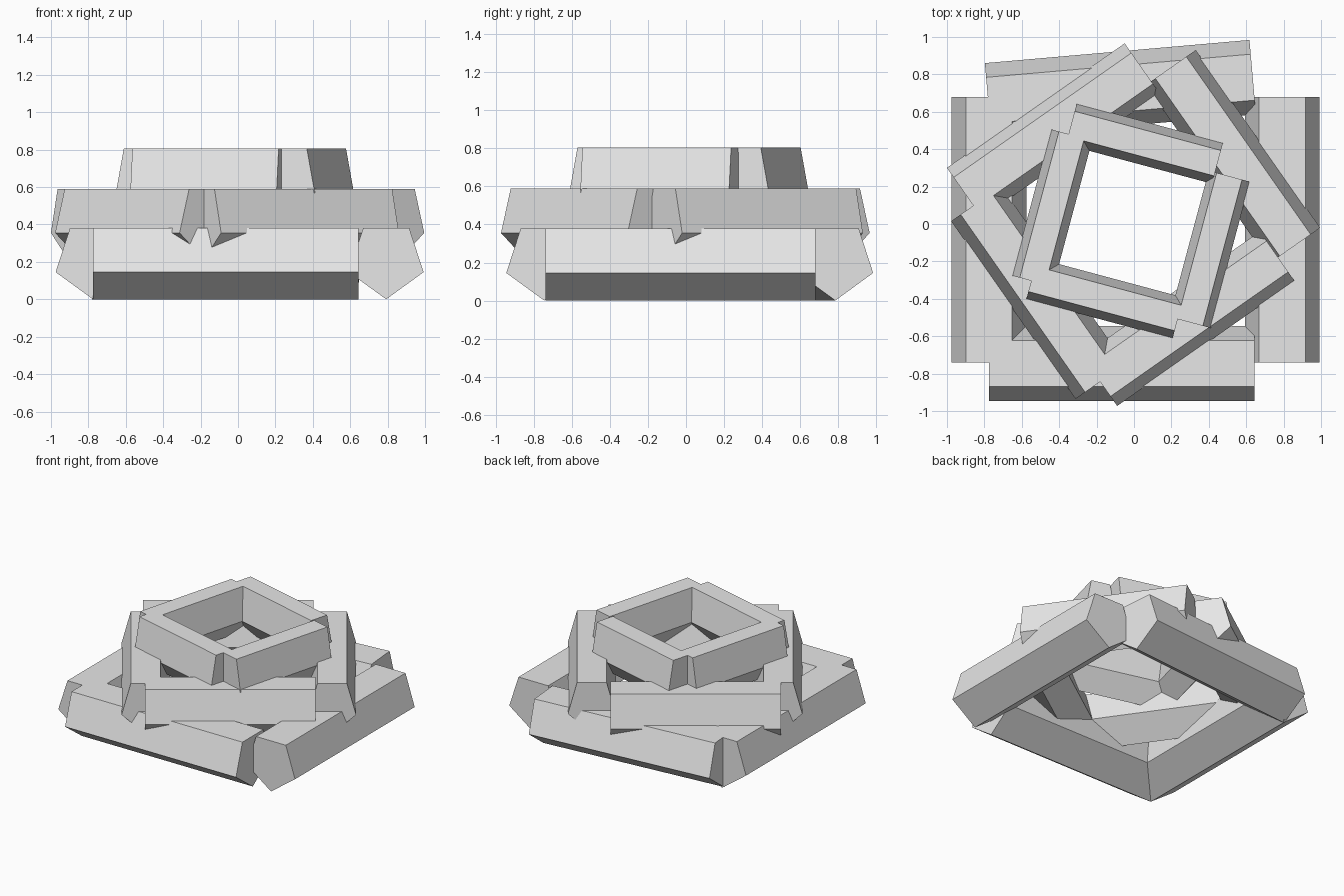
import bpy
import bmesh
from math import sin, cos, pi, radians
from mathutils import Vector, Matrix

cube = bpy.data.objects.get("Cube")
if cube:
    bpy.data.objects.remove(cube)

grey = bpy.data.materials.new("plain grey")
grey.use_nodes = True
colour = (0.8, 0.8, 0.8, 1)
grey.diffuse_color = colour
grey.node_tree.nodes["Principled BSDF"].inputs["Base Color"].default_value = colour

RADIUS = 0.21      # pentagon radius, point down
LENGTH = 1.42      # beam length on the lowest tier


def beam(name, outer_mid, angle, scale, z):
    """Five-sided beam; outer_mid is the middle of its outermost edge, angle turns it about z."""
    bm = bmesh.new()
    half = LENGTH / 2
    profile = [(RADIUS * sin(2 * pi * i / 5), -RADIUS * cos(2 * pi * i / 5)) for i in range(5)]
    end = bm.faces.new([bm.verts.new((-half, y, h)) for y, h in profile])
    grown = bmesh.ops.extrude_face_region(bm, geom=[end])
    verts = [v for v in grown["geom"] if isinstance(v, bmesh.types.BMVert)]
    # extruding leaves the first cap in place, so both ends stay closed
    bmesh.ops.translate(bm, vec=(LENGTH, 0, 0), verts=verts)
    bmesh.ops.recalc_face_normals(bm, faces=bm.faces)

    turn = Matrix.Rotation(radians(angle), 4, 'Z')
    half_width = RADIUS * sin(2 * pi / 5) * scale
    centre = Vector((*outer_mid, z)) - turn @ Vector((0, half_width, 0))
    bm.transform(Matrix.Translation(centre) @ turn @ Matrix.Diagonal((scale, scale, 1, 1)))

    mesh = bpy.data.meshes.new(name)
    bm.to_mesh(mesh)
    bm.free()
    mesh.materials.append(grey)
    bpy.context.collection.objects.link(bpy.data.objects.new(name, mesh))


# Each tier: name, turn, footprint scale, height of axis, outer edge middles (back, left, front, right)
tiers = [
    ("lower", 0, 1.0, 0.21, [(-0.09, 0.922), (-0.975, -0.03), (-0.065, -0.945), (0.992, -0.03)]),
    ("middle", 35, 0.817, 0.42, [(-0.525, 0.633), (-0.645, -0.46), (0.385, -0.64), (0.663, 0.455)]),
    ("upper", -15, 0.57, 0.635, [(0.085, 0.54), (-0.548, 0.115), (-0.185, -0.508), (0.515, -0.165)]),
]
for tier, turn, scale, z, mids in tiers:
    for i, (side, mid) in enumerate(zip(("back", "left", "front", "right"), mids)):
        # the lowest back beam sits slightly askew
        skew = 5 if (tier, side) == ("lower", "back") else 0
        # the model's own left is +x
        label = {"left": "right", "right": "left"}.get(side, side)
        beam(f"{tier}_{label}_beam", mid, turn + 90 * i + skew, scale, z)
